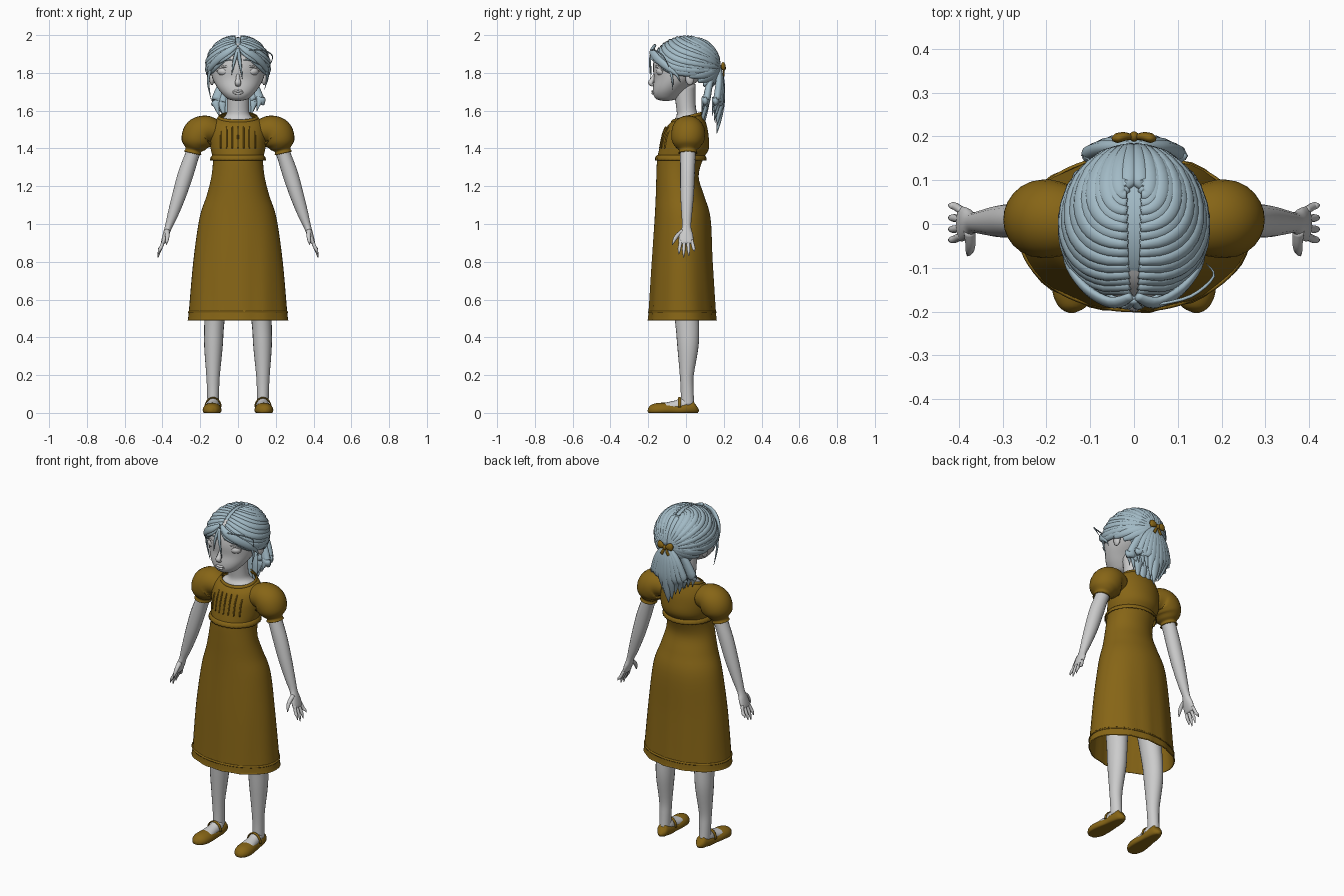
import bpy, bmesh, random
from math import sin, cos, pi, radians, sqrt
from mathutils import Vector, Matrix

random.seed(4)


def material(name, rgb):
    m = bpy.data.materials.new(name)
    m.diffuse_color = (*rgb, 1)
    return m


CLOTH = material("ochre_cloth", (0.24, 0.13, 0.008))
HAIR = material("blue_grey_hair", (0.36, 0.49, 0.56))


def spline(pts, steps):
    """Catmull-Rom through points of any dimension."""
    out = []
    for i in range(len(pts) - 1):
        p = [pts[max(i - 1, 0)], pts[i], pts[i + 1], pts[min(i + 2, len(pts) - 1)]]
        for s in range(steps):
            t = s / steps
            out.append([0.5 * (2 * b + (c - a) * t + (2 * a - 5 * b + 4 * c - d) * t * t
                               + (3 * b - a - 3 * c + d) * t ** 3) for a, b, c, d in zip(*p)])
    return out + [list(pts[-1])]


def loft(bm, pts, n=20, steps=4, ref=(0, 1, 0), flat=False, cap=True):
    """Sweep ellipses along points (x, y, z, side radius, ref radius)."""
    ps = spline(pts, steps)
    rings = []
    for i, p in enumerate(ps):
        c = Vector(p[:3])
        t = Vector(ps[min(i + 1, len(ps) - 1)][:3]) - Vector(ps[max(i - 1, 0)][:3])
        t = Vector((0, 0, 1)) if flat else t.normalized()
        v = ref(c) if callable(ref) else Vector(ref)
        v = (v - t * v.dot(t)).normalized()
        u = v.cross(t)
        a, b = max(p[3], 0.0006), max(p[4], 0.0006)
        rings.append([bm.verts.new(c + u * a * cos(2 * pi * k / n) + v * b * sin(2 * pi * k / n))
                      for k in range(n)])
    for r, q in zip(rings, rings[1:]):
        for k in range(n):
            bm.faces.new((r[k], r[(k + 1) % n], q[(k + 1) % n], q[k]))
    if cap:
        bm.faces.new(rings[0])
        bm.faces.new(rings[-1])


def ball(bm, loc, size, seg=20):
    bmesh.ops.create_uvsphere(bm, u_segments=seg, v_segments=seg // 2 + 2, radius=1,
                              matrix=Matrix.Translation(loc) @ Matrix.Diagonal((*size, 1)))


def finish(name, bm, mat=None, mirror=False, thick=0):
    bmesh.ops.recalc_face_normals(bm, faces=bm.faces)
    for f in bm.faces:
        f.smooth = True
    me = bpy.data.meshes.new(name)
    bm.to_mesh(me)
    bm.free()
    ob = bpy.data.objects.new(name, me)
    bpy.context.collection.objects.link(ob)
    if mat:
        me.materials.append(mat)
    if thick:
        ob.modifiers.new("thickness", "SOLIDIFY").thickness = thick
    if mirror:
        ob.modifiers.new("mirror", "MIRROR")
    return ob


def part(name, lofts, mat=None, mirror=False, **kw):
    bm = bmesh.new()
    for pts in lofts:
        loft(bm, pts, **kw)
    return finish(name, bm, mat, mirror)


# head, neck and upper chest
part("head", [[(0, -.105, 1.652, .012, .015), (0, -.105, 1.66, .05, .05), (0, -.098, 1.685, .08, .075),
               (0, -.08, 1.72, .108, .095), (0, -.045, 1.77, .135, .125), (0, -.02, 1.83, .148, .155),
               (0, -.01, 1.89, .145, .155), (0, -.005, 1.94, .115, .125), (0, 0, 1.975, .06, .07)]],
     n=32, flat=True)
part("neck", [[(0, .01, 1.50, .12, .08), (0, .01, 1.545, .1, .075), (0, .008, 1.575, .066, .058),
               (0, 0, 1.62, .058, .052), (0, -.01, 1.74, .062, .06)]], n=24, flat=True)

# face details
part("nose", [[(0, -.165, 1.795, .008, .006), (0, -.177, 1.765, .012, .012), (0, -.187, 1.747, .017, .014),
               (0, -.175, 1.732, .012, .006)]], n=12)
part("lips", [[(-.034, -.163, 1.698, .002, .002), (-.015, -.174, 1.704 + d, .006, .007),
               (0, -.176, 1.702 + d, .006, .007), (.015, -.174, 1.704 + d, .006, .007),
               (.034, -.163, 1.698, .002, .002)] for d in (0, -.011)], n=10)
bm = bmesh.new()
ball(bm, (.072, -.126, 1.808), (.037, .032, .026))
finish("eyes", bm, None, True)
part("eyelids", [[(.032, -.157, 1.806, .003, .003), (.05, -.16, 1.828, .005, .005),
                  (.078, -.152, 1.834, .005, .005), (.112, -.124, 1.81, .003, .003)]], None, True, n=8)
part("eyebrows", [[(.03, -.172, 1.868, .003, .003), (.065, -.16, 1.868, .005, .004),
                   (.11, -.128, 1.85, .001, .001)]], HAIR, True, n=8)
bm = bmesh.new()
ball(bm, (.138, .02, 1.775), (.014, .024, .04), 16)
finish("ears", bm, None, True)

# arms with hands
part("arms", [[(.19, .01, 1.50, .045, .045), (.237, .01, 1.38, .038, .041), (.275, .008, 1.27, .041, .039),
               (.31, .006, 1.157, .037, .036), (.345, .004, 1.05, .028, .028), (.368, .003, .985, .019, .024),
               (.381, .001, .945, .017, .036), (.395, 0, .905, .012, .04), (.398, 0, .895, .007, .036)]],
     None, True, n=16)
fingers = [[(.392, y * .7, .915, .009, .009), (.408, y * .95, .875, .009, .009),
            (.417, y, (.905 + z) / 2 - .012, .0075, .0075), (.423, y * 1.05, z, .002, .002)]
           for y, z in ((-.036, .84), (-.012, .822), (.014, .83), (.042, .855))]
fingers.append([(.376, -.015, .965, .012, .014), (.374, -.045, .94, .011, .012),
                (.376, -.062, .915, .009, .009), (.38, -.072, .89, .002, .002)])
part("fingers", fingers, None, True, n=10, steps=3, ref=(.9, .1, .2))

# legs and feet
part("legs", [[(.132, .008, .04, .03, .036), (.132, .006, .12, .032, .034), (.132, .004, .2, .036, .037),
               (.13, .01, .35, .049, .056), (.127, .008, .45, .052, .062), (.12, 0, .56, .058, .067),
               (.11, -.005, .75, .078, .085), (.09, -.01, .97, .088, .095)]], None, True, n=20)
part("feet", [[(.13, .03, .04, .02, .03), (.13, -.005, .045, .033, .038), (.132, -.05, .035, .034, .032),
               (.136, -.12, .03, .04, .022), (.14, -.16, .025, .02, .015)]], None, True, n=16, ref=(0, 0, 1))

# flat shoes with a strap
bm = bmesh.new()
loft(bm, [(.127, .056, .035, .012, .02), (.128, .045, .03, .03, .037), (.13, .0, .022, .039, .037),
          (.132, -.05, .014, .041, .034), (.136, -.11, .016, .049, .038), (.14, -.16, .014, .046, .037),
          (.142, -.19, .016, .03, .025), (.142, -.202, .018, .008, .008)], 20, 4, (0, 0, 1))
for v in bm.verts:
    v.co.z = max(v.co.z, 0)
finish("shoes", bm, CLOTH, True)
part("shoe_straps", [[(.132 + .042 * cos(a), -.035, .03 + .05 * sin(a), .004, .009)
                      for a in [pi * i / 8 for i in range(9)]]], CLOTH, True, n=10, steps=2)

# dress: skirt and bodice in one shell, neckline lower in front
DRESS = [(0, -.02, .49, .267, .182), (0, -.02, .53, .261, .177), (0, -.02, .8, .237, .161),
         (0, -.018, 1.03, .204, .148), (0, -.032, 1.15, .166, .128), (0, -.045, 1.25, .141, .112),
         (0, -.032, 1.34, .133, .121), (0, -.01, 1.4, .145, .131), (0, -.002, 1.48, .15, .119),
         (0, 0, 1.535, .135, .1), (0, .008, 1.562, .103, .082)]


def tilt(bm):
    for v in bm.verts:
        v.co.z += max(0, v.co.z - 1.45) * v.co.y * 2.2


bm = bmesh.new()
loft(bm, DRESS, 48, 5, flat=True, cap=False)
for v in bm.verts:
    k = max(0, 1.1 - v.co.z) * .006 * sin(v.co.x * 55)
    v.co.y += k * (1 if v.co.y > 0 else -1)
tilt(bm)
finish("dress", bm, CLOTH, thick=.006)


# collar, waist frill and hem bands
def band(name, ring, height, out, ripple=0):
    x, y, z, a, b = ring
    bm = bmesh.new()
    loft(bm, [(x, y, z - height, a + out, b + out), (x, y, z - height * .5, a + out * 1.2, b + out * 1.2),
              (x, y, z, a, b)], 72, 2, flat=True, cap=False)
    for i, v in enumerate(bm.verts):
        s = 1 + ripple * (i % 2) * (z - v.co.z) / height
        v.co.x, v.co.y = v.co.x * s, y + (v.co.y - y) * s
    tilt(bm)
    finish(name, bm, CLOTH, thick=.004)


band("collar", (0, .008, 1.572, .099, .079), .018, .007)
band("waist_frill", (0, -.028, 1.365, .136, .126), .028, .007, .035)
band("hem_band", (0, -.02, .54, .261, .177), .012, .004)

# bodice pleats
part("pleats", [[(x, -.01 - .128 * sqrt(1 - (x / .15) ** 2), 1.40, .004, .005),
                 (x, -.003 - .121 * sqrt(1 - (x / .15) ** 2), 1.47, .004, .005),
                 (x, -.108 + x * x * 5, 1.515, .003, .004)] for x in (0, .03, .06, .09)],
     CLOTH, True, n=8)

# puffed sleeves and cuffs
bm = bmesh.new()
loft(bm, [(.115, .008, 1.49, .06, .07), (.165, .01, 1.497, .078, .084), (.2, .012, 1.478, .09, .09),
          (.222, .01, 1.44, .082, .085), (.231, .01, 1.41, .062, .066), (.236, .01, 1.392, .043, .047),
          (.24, .01, 1.375, .047, .051)], 24, 4, cap=False)
finish("puff_sleeves", bm, CLOTH, True, .004)

# hair: scalp shell cut along the hairline
C, R = Vector((0, 0, 1.832)), Vector((.160, .174, .157))
bm = bmesh.new()
ball(bm, C, R, 40)
bmesh.ops.delete(bm, geom=[v for v in bm.verts if v.co.z < 1.915 - (v.co.y + .18) * .64], context='VERTS')
finish("scalp_hair", bm, HAIR, thick=.006)


def on_head(d):
    d = d.normalized()
    return C + Vector((d.x * R.x, d.y * R.y, d.z * R.z))


def sweep(s, m, e, wide, thick):
    """Lock of hair that follows the skull from s past m to e."""
    out = []
    for i in range(9):
        t = i / 8
        p = on_head(s * (1 - t) ** 2 + m * 2 * t * (1 - t) + e * t * t)
        w = .55 + .5 * sin(pi * t)
        out.append((*p, wide * w, thick * (.7 + .3 * sin(pi * t))))
    return out


BOW = Vector((.04, 1, -.03))
locks = []
N = 16
M0, M1, M2 = Vector((1.6, -.9, -.42)), Vector((1.1, -.1, .7)), Vector((.1, .6, 1.3))
for i in range(N):
    f = i / (N - 1)
    th = radians(30 + 95 * f)
    m = M0.lerp(M1, f * 2) if f < .5 else M1.lerp(M2, f * 2 - 1)
    locks.append(sweep(Vector((.06 + .05 * f, -cos(th), sin(th))), m, BOW, .021, .0135 + .003 * (i % 2)))
for s in ((.95, .1, -.3), (.85, .4, -.5), (.65, .6, -.68), (.4, .75, -.76), (.12, .8, -.78)):
    s = Vector(s)
    locks.append(sweep(s, (s + BOW) * .55, BOW, .024, .013))
part("swept_locks", locks, HAIR, True, n=10, steps=2, ref=lambda c: c - C)

# fringe locks framing the face
part("fringe", [[(.006, -.165, 1.945, .01, .008), (.05, -.18, 1.915, .02, .011), (.105, -.152, 1.875, .022, .011),
                 (.145, -.1, 1.83, .018, .01), (.158, -.05, 1.79, .008, .006), (.155, -.03, 1.75, .001, .001)],
                [(.01, -.17, 1.93, .01, .007), (.045, -.183, 1.895, .014, .008), (.09, -.162, 1.865, .012, .007),
                 (.13, -.115, 1.835, .002, .002)]],
     HAIR, True, n=10, ref=lambda c: c - C)
part("loose_wisps", [[(0, -.175, 1.93, .008, .006), (.008, -.19, 1.87, .01, .006), (.024, -.188, 1.765, .001, .001)],
                     [(0, -.175, 1.93, .008, .006), (-.018, -.19, 1.87, .009, .006), (-.034, -.182, 1.79, .001, .001)],
                     [(-.135, -.11, 1.85, .008, .006), (-.158, -.07, 1.76, .01, .006), (-.143, -.06, 1.66, .001, .001)],
                     [(.14, -.1, 1.85, .006, .005), (.155, -.075, 1.78, .007, .005), (.14, -.07, 1.71, .001, .001)],
                     [(.05, -.185, 1.92, .003, .003), (.13, -.165, 1.92, .004, .004),
                      (.182, -.12, 1.89, .003, .003), (.165, -.09, 1.83, .001, .001)]],
     HAIR, n=8, ref=lambda c: c - C)

# ponytail: fanned pointed locks in an outer and an inner layer
tail = []
for layer, count in ((0, 9), (1, 8)):
    for i in range(count):
        f = 2 * i / (count - 1) - 1
        x = f * (.105 if layer else .085)
        y = (.095 if layer else .175) - .025 * f * f * (1 - layer)
        z = 1.475 + .085 * abs(f) + random.uniform(0, .045)
        tail.append([(.12 * x, .176 - .015 * layer, 1.825, .012, .012),
                     (.7 * x, y * .5 + .1 - .02 * layer, 1.75, .024, .018),
                     (1.08 * x, y + .012, 1.65, .03, .02), (1.12 * x, y, z + .07, .021, .013),
                     (.95 * x, y - .012, z, .001, .001)])
part("ponytail", tail, HAIR, n=10)

# hair bow
part("bow_loops", [[(.004, .198, 1.826, .006, .006), (.022, .2, 1.832, .018, .01),
                    (.04, .196, 1.836, .022, .011), (.05, .193, 1.837, .008, .004)],
                   [(.004, .198, 1.822, .005, .004), (.014, .2, 1.80, .009, .004),
                    (.024, .2, 1.782, .009, .003)]], CLOTH, True, n=12)
bm = bmesh.new()
ball(bm, (0, .2, 1.826), (.011, .012, .014), 12)
finish("bow_knot", bm, CLOTH)
